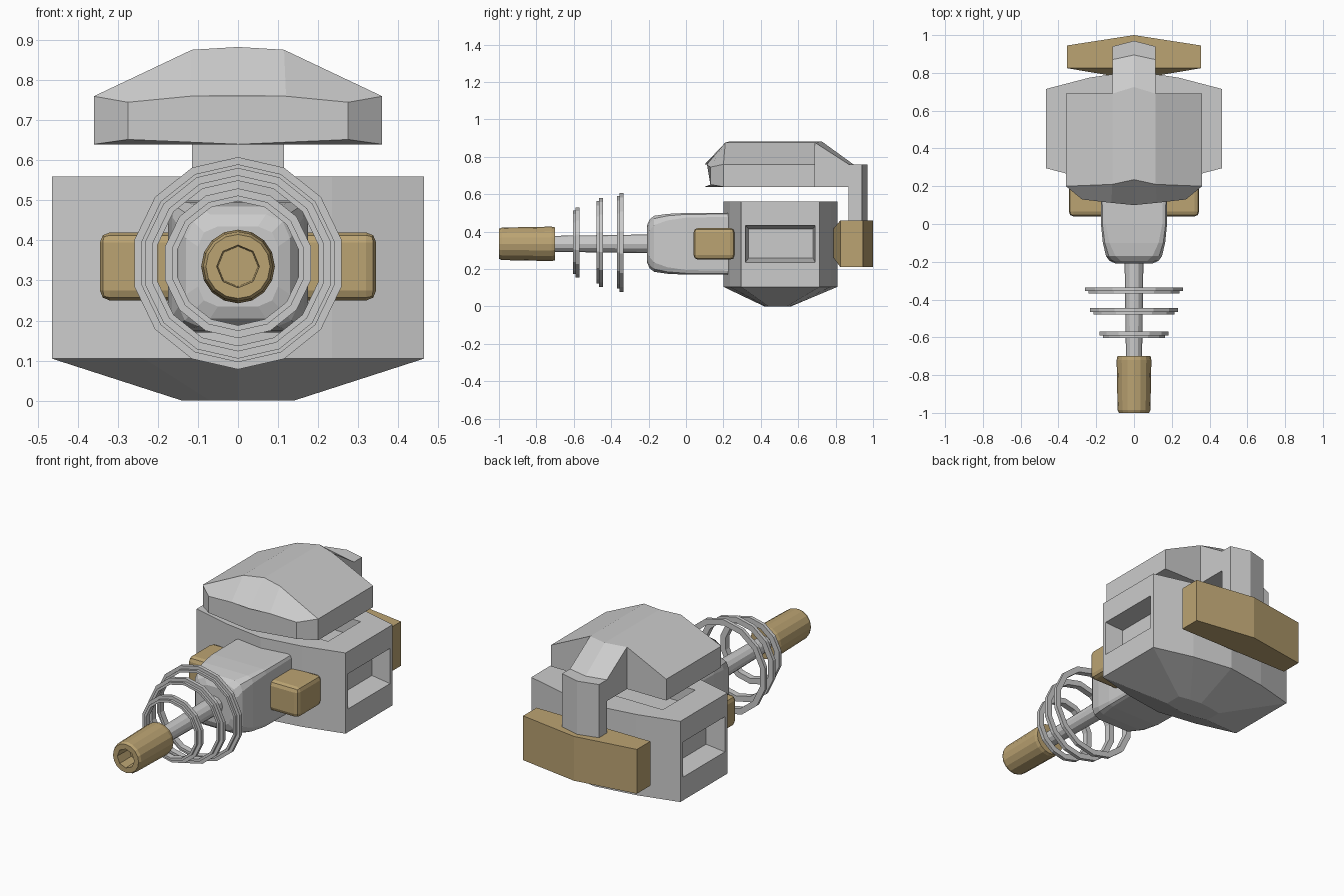
import bpy, bmesh, math

if "Cube" in bpy.data.objects:
    bpy.data.objects.remove(bpy.data.objects["Cube"])

tan = bpy.data.materials.new("tan")
tan.diffuse_color = (0.50, 0.37, 0.17, 1)
tan.use_nodes = True
tan.node_tree.nodes["Principled BSDF"].inputs["Base Color"].default_value = tan.diffuse_color
AXIS_Z = 0.335


def finish(bm, name, mat=None):
    bmesh.ops.recalc_face_normals(bm, faces=bm.faces)
    me = bpy.data.meshes.new(name)
    bm.to_mesh(me)
    bm.free()
    ob = bpy.data.objects.new(name, me)
    bpy.context.collection.objects.link(ob)
    if mat:
        me.materials.append(mat)
    return ob


def loft(name, rings, mat=None, closed=False):
    bm = bmesh.new()
    vs = [[bm.verts.new(p) for p in r] for r in rings]
    n = len(rings[0])
    pairs = list(zip(vs, vs[1:])) + ([(vs[-1], vs[0])] if closed else [])
    for a, b in pairs:
        for i in range(n):
            j = (i + 1) % n
            bm.faces.new((a[i], a[j], b[j], b[i]))
    if not closed:
        bm.faces.new(vs[0])
        bm.faces.new(vs[-1])
    return finish(bm, name, mat)


def hull(name, pts, mat=None):
    bm = bmesh.new()
    for p in pts:
        bm.verts.new(p)
    bmesh.ops.convex_hull(bm, input=bm.verts)
    bmesh.ops.dissolve_limit(bm, angle_limit=0.01, verts=bm.verts, edges=bm.edges)
    return finish(bm, name, mat)


def circle(r, y, n, z=AXIS_Z):
    return [(r * math.cos(2 * math.pi * i / n + math.pi / 2), y,
             z + r * math.sin(2 * math.pi * i / n + math.pi / 2)) for i in range(n)]


def cut(ob, cutter):
    m = ob.modifiers.new("cut", 'BOOLEAN')
    m.operation, m.solver, m.object = 'DIFFERENCE', 'EXACT', cutter
    cutter.hide_render = True
    bpy.context.view_layer.objects.active = ob
    bpy.ops.object.modifier_apply(modifier=m.name)
    bpy.data.objects.remove(cutter)


def mirrored(half):
    # half runs from the centre line round to the centre line again
    return half + [(-p[0],) + tuple(p[1:]) for p in reversed(half[1:-1])]


# main housing with tapered underside
plan = mirrored([(0, .20), (.235, .235), (.465, .295), (.465, .715), (.235, .775), (0, .81)])
body = loft("housing", [
    [(x * .3, .49 + (y - .505) * .23, 0) for x, y in plan],
    [(x, y, .105) for x, y in plan],
    [(x, y, .56) for x, y in plan]])

# side and top pockets
for s in (1, -1):
    outer = [(s * .48, y, z) for y in (.315, .692) for z in (.233, .437)]
    inner = [(s * .36, y, z) for y in (.335, .68) for z in (.258, .415)]
    cut(body, hull("side_pocket", outer + inner))
cut(body, hull("top_pocket", [(x, y, z) for x in (-.31, .31) for y in (.36, .65)
                              for z in (.47, .6)]))

# cover: faceted roof with a chamfered nose
nose = mirrored([(0, .10, .64), (.275, .13, .652), (.275, .13, .745), (.12, .112, .76), (0, .10, .76)])
front = mirrored([(0, .2, .64), (.36, .2, .64), (.36, .2, .76), (.115, .21, .876), (0, .235, .883)])
rear = [(x, .69, z) for x, y, z in front]
loft("cover", [nose, front, rear])

# bent arm joining cover and rear plate
edge = [(.68, .64), (.68, .876), (.69, .876), (.87, .76), (.94, .76), (.94, .44), (.87, .44), (.87, .64)]
ridge = [(.68, .64), (.68, .883), (.725, .883), (.895, .76), (.97, .76), (.97, .44), (.87, .44), (.87, .64)]
loft("cover_arm", [[(x, y, z) for y, z in prof]
                   for x, prof in ((-.115, edge), (0, ridge), (.115, edge))])

# rear plate
pts = [(x, y, z) for x, y in ((.355, .945), (-.355, .945), (0, 1), (.355, .825), (-.355, .825))
       for z in (.21, .46)]
pts += [(x, .775, z) for x in (-.06, .06) for z in (.28, .40)]
hull("rear_plate", pts, tan)


# neck: chamfered box tapering towards the barrel
def chamfered(y, hx, hz, c):
    q = [(hx, hz - c), (hx - c * .3, hz - c * .3), (hx - c, hz)]
    p = q + [(-x, z) for x, z in reversed(q)]
    p += [(-x, -z) for x, z in p]
    return [(x, y, AXIS_Z + z) for x, z in p]


loft("neck", [chamfered(*a) for a in (
    (.26, .175, .165, .02), (0, .175, .165, .025), (-.10, .165, .16, .035),
    (-.17, .148, .15, .05), (-.195, .13, .13, .06), (-.208, .10, .10, .05))])

# side blocks
for s, label in ((1, "right"), (-1, "left")):
    bpy.ops.mesh.primitive_cube_add(size=1, location=(s * .2425, .15, AXIS_Z))
    ob = bpy.context.object
    ob.name = "side_block_" + label
    ob.scale = (.205, .22, .17)
    bpy.ops.object.transform_apply(location=False, rotation=False, scale=True)
    ob.data.materials.append(tan)
    bev = ob.modifiers.new("bevel", 'BEVEL')
    bev.width, bev.segments = .025, 2

# barrel rod and hollow tip
loft("barrel_rod", [circle(.05, -.19, 12), circle(.042, -.75, 12)])
tip = loft("barrel_tip", [circle(.08, -1.0, 16), circle(.087, -.985, 16),
                          circle(.092, -.72, 16), circle(.088, -.70, 16)], tan)
cut(tip, loft("tip_bore", [circle(.055, -1.05, 8), circle(.05, -.90, 8)]))

# floating rings with a small front lip
for i, (y, r) in enumerate(((-.345, .265), (-.455, .238), (-.58, .187))):
    prof = [(r, y + .01), (r, y - .01), (r - .018, y - .01), (r - .018, y - .024),
            (r - .032, y - .024), (r - .032, y + .01)]
    loft("ring_%d" % (i + 1), [circle(rr, yy, 14, .343) for rr, yy in prof], closed=True)
